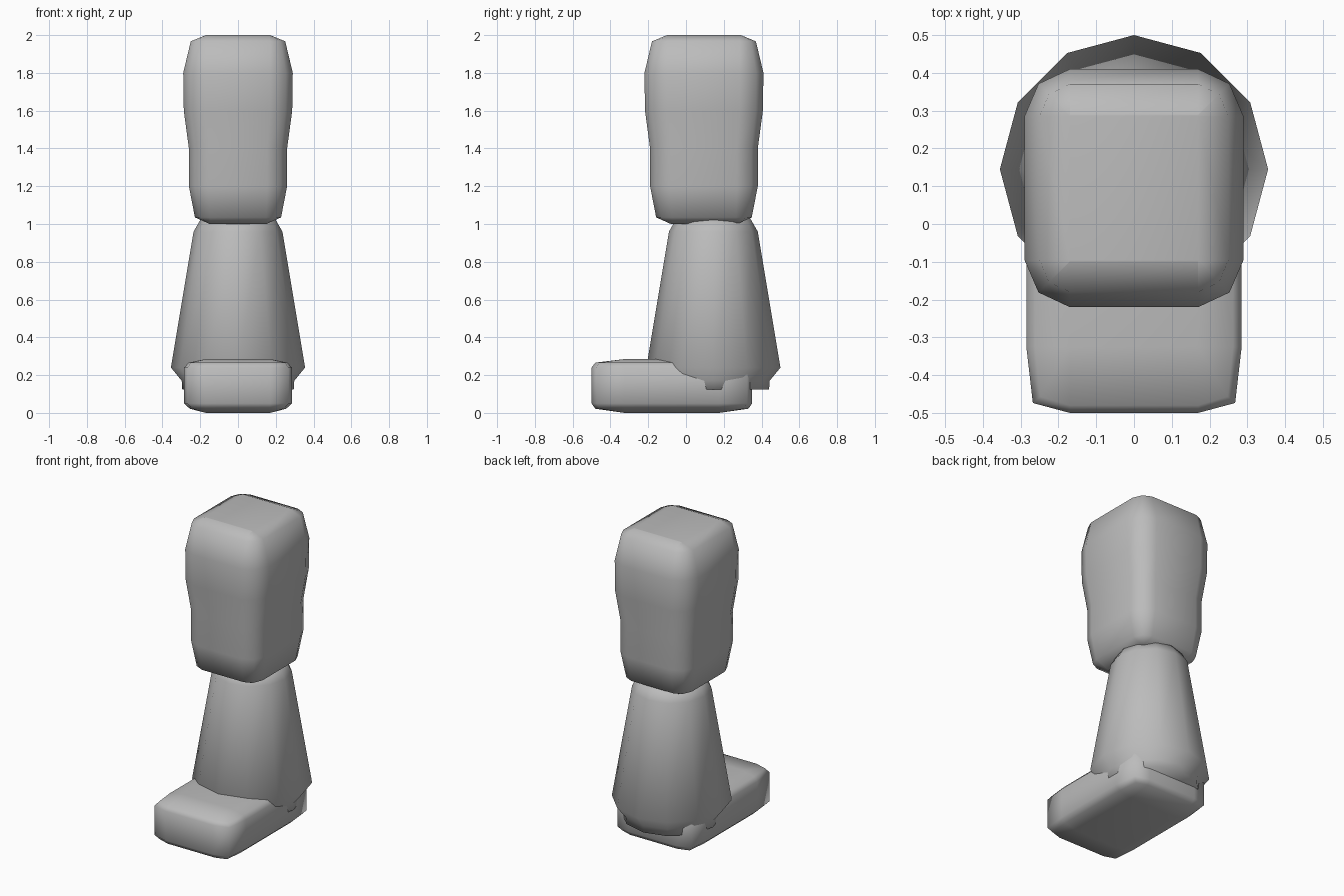
import bpy
import bmesh
from math import cos, sin, tau

cube = bpy.data.objects.get("Cube")
if cube:
    bpy.data.objects.remove(cube)

grey = bpy.data.materials.new("plain grey")
grey.use_nodes = True
COLOUR = (0.5, 0.5, 0.5, 1)
grey.diffuse_color = COLOUR
grey.node_tree.nodes["Principled BSDF"].inputs["Base Color"].default_value = COLOUR


def rounded_rectangle(half_x, half_y, flat_x, flat_y, bulge):
    """Outline with three points on each corner, counter-clockwise."""
    mid_x = flat_x + bulge * (half_x - flat_x)
    mid_y = flat_y + bulge * (half_y - flat_y)
    corner = [(half_x, flat_y), (mid_x, mid_y), (flat_x, half_y)]
    left = corner + [(-x, y) for x, y in reversed(corner)]
    return left + [(-x, -y) for x, y in left]


def circle(radius, sides=12):
    return [(radius * cos(tau * i / sides), radius * sin(tau * i / sides))
            for i in range(sides)]


def loft(name, centre_y, sections):
    """Skin a bottom-to-top stack of (height, outline) and cap both ends."""
    bm = bmesh.new()
    rings = [[bm.verts.new((x, y + centre_y, z)) for x, y in outline]
             for z, outline in sections]
    for low, high in zip(rings, rings[1:]):
        for i in range(len(low)):
            j = (i + 1) % len(low)
            bm.faces.new((low[i], low[j], high[j], high[i]))
    bm.faces.new(rings[0][::-1])
    bm.faces.new(rings[-1])
    bmesh.ops.remove_doubles(bm, verts=bm.verts, dist=0.0005)
    bmesh.ops.recalc_face_normals(bm, faces=bm.faces)
    mesh = bpy.data.meshes.new(name)
    bm.to_mesh(mesh)
    bm.free()
    mesh.materials.append(grey)
    for face in mesh.polygons:
        face.use_smooth = True
    obj = bpy.data.objects.new(name, mesh)
    bpy.context.collection.objects.link(obj)
    return obj


# Thigh: soft block, wider towards the top (height, half width, flat half width)
thigh = [(1.0, 0.15, 0.15), (1.035, 0.228, 0.15), (1.2, 0.26, 0.155),
         (1.4, 0.26, 0.155), (1.6, 0.287, 0.17), (1.8, 0.29, 0.17),
         (1.967, 0.25, 0.17), (2.0, 0.17, 0.17)]
loft("thigh", 0.095, [(z, rounded_rectangle(a, a + 0.025, f, f + 0.02, 0.69))
                      for z, a, f in thigh])

# Shin: flared twelve-sided cone with a narrow collar beneath
shin = [(0.125, 0.295), (0.17, 0.298), (0.24, 0.355), (0.96, 0.235), (1.03, 0.195)]
loft("shin", 0.145, [(z, circle(r)) for z, r in shin])

# Foot: long soft block (height, half width, half length)
foot = [(0.0, 0.17, 0.25), (0.022, 0.255, 0.405), (0.05, 0.285, 0.425),
        (0.24, 0.285, 0.425), (0.266, 0.262, 0.405), (0.285, 0.17, 0.25)]
loft("foot", -0.075, [(z, rounded_rectangle(a, b, 0.17, 0.25, 0.85))
                      for z, a, b in foot])
